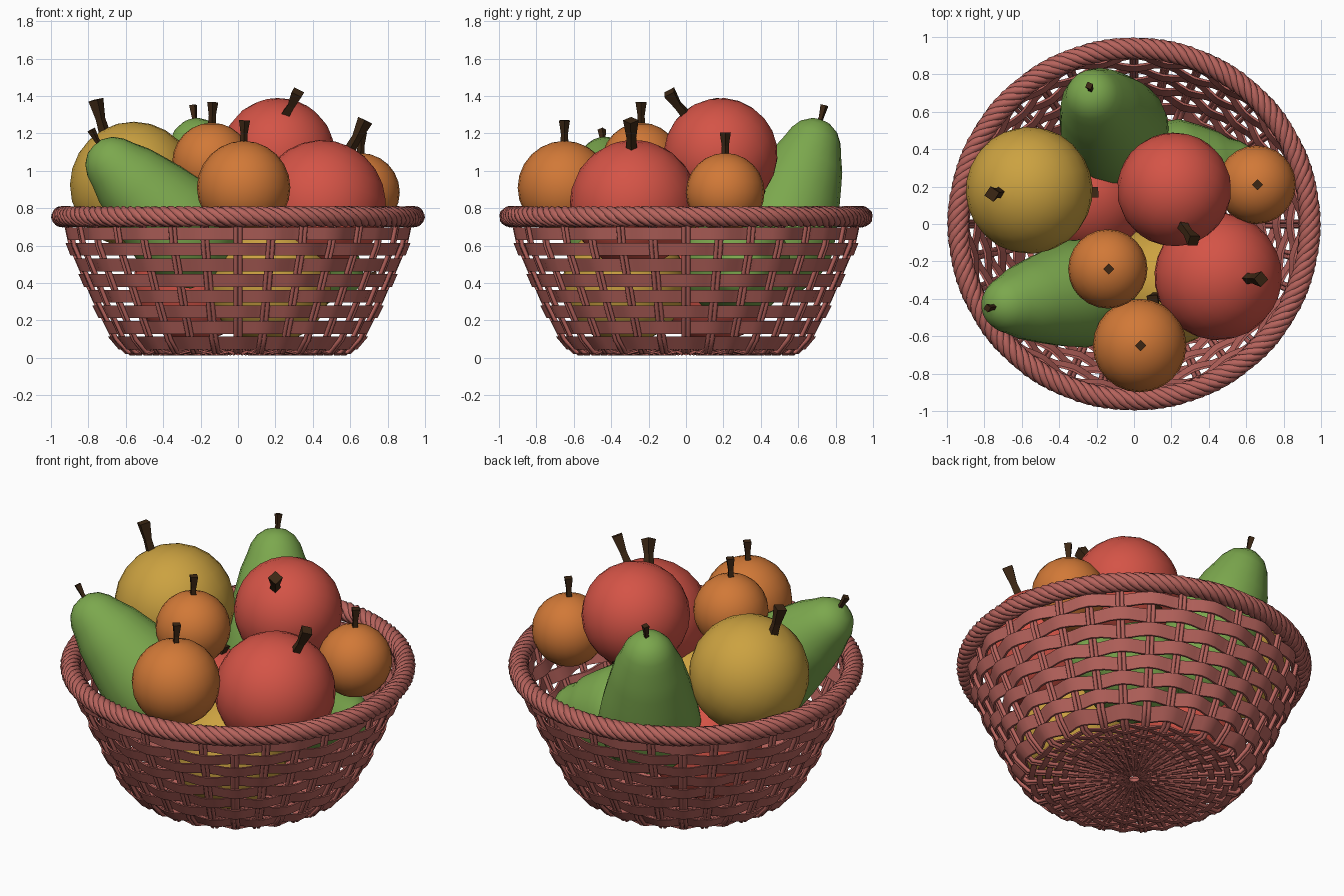
import bpy, bmesh, math
from mathutils import Vector

if "Cube" in bpy.data.objects:
    bpy.data.objects.remove(bpy.data.objects["Cube"])

TAU = math.tau


def mat(name, rgb):
    m = bpy.data.materials.new(name)
    m.diffuse_color = (*rgb, 1)
    m.use_nodes = True
    m.node_tree.nodes["Principled BSDF"].inputs["Base Color"].default_value = m.diffuse_color
    return m


WICKER = mat("wicker", (0.47, 0.125, 0.108))
RED = mat("apple_red", (0.66, 0.088, 0.062))
YELLOW = mat("apple_yellow", (0.60, 0.36, 0.052))
ORANGE = mat("orange_peel", (0.64, 0.19, 0.038))
GREEN = mat("pear_green", (0.20, 0.39, 0.075))
BROWN = mat("stem_brown", (0.045, 0.020, 0.007))


def mesh_object(name, verts, faces, material, angle=50):
    me = bpy.data.meshes.new(name)
    me.from_pydata(verts, [], faces)
    bm = bmesh.new()
    bm.from_mesh(me)
    bmesh.ops.recalc_face_normals(bm, faces=bm.faces)
    bm.to_mesh(me)
    bm.free()
    me.materials.append(material)
    ob = bpy.data.objects.new(name, me)
    bpy.context.collection.objects.link(ob)
    bpy.ops.object.select_all(action='DESELECT')
    ob.select_set(True)
    bpy.context.view_layer.objects.active = ob
    bpy.ops.object.shade_smooth_by_angle(angle=math.radians(angle))
    return ob


def tubes(name, paths, radius, material, closed=False, res=0, caps=True):
    """Bevelled curve; every path is a list of (x, y, z[, radius factor])."""
    cu = bpy.data.curves.new(name, 'CURVE')
    cu.dimensions = '3D'
    cu.bevel_depth = radius
    cu.bevel_resolution = res
    cu.use_fill_caps = caps
    for path in paths:
        sp = cu.splines.new('POLY')
        sp.points.add(len(path) - 1)
        for p, c in zip(sp.points, path):
            p.co = (c[0], c[1], c[2], 1)
            p.radius = c[3] if len(c) > 3 else 1
        sp.use_cyclic_u = closed
        sp.use_smooth = res > 0
    cu.materials.append(material)
    ob = bpy.data.objects.new(name, cu)
    bpy.context.collection.objects.link(ob)
    return ob


# ---- basket ----
STAKES = 32
WALL = [(0.03, 0.60), (0.10, 0.665), (0.30, 0.765), (0.60, 0.895), (0.76, 0.93)]


def wall_radius(z):
    for (z0, r0), (z1, r1) in zip(WALL, WALL[1:]):
        if z <= z1:
            return r0 + (r1 - r0) * (z - z0) / (z1 - z0)
    return WALL[-1][1]


def ribbon(name, section, wave_r, wave_z, sign, per=6):
    """Closed woven strip: section of (r, z) corners, waving in and out of the stakes."""
    n = STAKES // 2 * per
    verts, faces, k = [], [], len(section)
    for i in range(n):
        a = TAU * i / n
        w = sign * math.cos(a * STAKES / 2)
        for r, z in section:
            rr = r + wave_r * w
            verts.append((rr * math.sin(a), -rr * math.cos(a), z + wave_z * w))
        for j in range(k):
            faces.append((i * k + j, i * k + (j + 1) % k,
                          (i + 1) % n * k + (j + 1) % k, (i + 1) % n * k + j))
    return mesh_object(name, verts, faces, WICKER, 40)


# wall weave
for i in range(8):
    z0, z1 = 0.045 + i * 0.0835, 0.045 + i * 0.0835 + 0.068
    r0, r1 = wall_radius(z0), wall_radius(z1)
    ribbon(f"wall_weave_{i}", [(r0 - .006, z0), (r0 + .006, z0), (r1 + .006, z1), (r1 - .006, z1)],
           0.018, 0, (-1) ** i)

# base weave
for i in range(11):
    r0 = 0.10 + i * 0.046
    ribbon(f"base_weave_{i}", [(r0, .026), (r0 + .032, .026), (r0 + .032, .036), (r0, .036)],
           0, 0.013, (-1) ** i, 4)

# paired stakes running along the base and up the wall
stakes = []
for i in range(STAKES):
    for side in (-1, 1):
        a = TAU * i / STAKES
        path = []
        for r, z in [(0.03, .031), (0.3, .031)] + [(r, z) for z, r in WALL]:
            off = side * min(0.012, r * 0.06)
            path.append((r * math.sin(a) + off * math.cos(a),
                         -r * math.cos(a) + off * math.sin(a), z))
        stakes.append(path)
tubes("stakes", stakes, 0.012, WICKER, res=1)

# rope rim
STRANDS, TWISTS, STEPS = 6, 20, 200
strands = []
for s in range(STRANDS):
    path = []
    for i in range(STEPS):
        a = TAU * i / STEPS
        b = -a * TWISTS + TAU * s / STRANDS
        r = 0.94 + 0.036 * math.cos(b)
        path.append((r * math.cos(a), r * math.sin(a), 0.755 + 0.034 * math.sin(b)))
    strands.append(path)
tubes("rope_rim", strands, 0.024, WICKER, closed=True, res=1, caps=False)


# ---- fruit ----
def lathe(name, profile, centre, axis, material, segs=20):
    """Spin (radius, height) points about an axis through the centre."""
    q = Vector(axis).to_track_quat('Z', 'Y')
    c = Vector(centre)
    verts, faces, n = [], [], len(profile)
    for r, h in profile:
        for j in range(segs):
            a = TAU * j / segs
            verts.append(c + q @ Vector((r * math.cos(a), r * math.sin(a), h)))
    for i in range(n - 1):
        for j in range(segs):
            k = (j + 1) % segs
            faces.append((i * segs + j, i * segs + k, (i + 1) * segs + k, (i + 1) * segs + j))
    faces += [tuple(range(segs)), tuple(range((n - 1) * segs, n * segs))]
    return mesh_object(name, verts, faces, material, 60)


def ball(r, squash=1.0, rings=12):
    return [(max(r * math.sin(math.pi * i / rings), .002), -r * squash * math.cos(math.pi * i / rings))
            for i in range(rings + 1)]


def stem(name, base, tip, width):
    b, t = Vector(base), Vector(tip)
    mid = b.lerp(t, 0.5) + Vector((0, 0, -0.008))
    tubes(name, [[(*b, 1), (*mid, .85), (*t, 1.35)]], width, BROWN)


# apples: name, colour, centre, radius, stem base, stem tip
apples = [
    ("yellow_apple", YELLOW, (-.56, .18, .925), .34, (-.71, .17, 1.19), (-.76, .16, 1.38)),
    ("top_red_apple", RED, (.215, .185, 1.085), .306, (.255, .0, 1.30), (.32, -.09, 1.42)),
    ("right_red_apple", RED, (.45, -.28, .825), .342, (.59, -.29, 1.10), (.68, -.295, 1.27)),
    ("lower_red_apple", RED, (-.24, .15, .40), .32, (-.24, .15, .68), (-.22, .17, .76)),
    ("lower_yellow_apple", YELLOW, (.17, -.33, .40), .33, (.13, -.37, .68), (.10, -.41, .79)),
]
for name, m, c, r, b, t in apples:
    axis = (Vector(b) - Vector(c)).normalized()
    lathe(name, ball(r, 0.99), c, axis, m, 24)
    stem(name + "_stem", b, t, 0.031)
    # dark blossom end opposite the stem
    lathe(name + "_calyx", ball(0.06, 0.25, 4), Vector(c) - axis * (r * 0.99), axis, BROWN, 10)

# oranges
for name, c, r in [("front_orange", (.03, -.65, .91), .25),
                   ("middle_orange", (-.14, -.24, 1.045), .212),
                   ("right_orange", (.655, .21, .885), .21)]:
    lathe(name, ball(r), c, (0, 0, 1), ORANGE, 24)
    top = Vector(c) + Vector((0, 0, r))
    stem(name + "_stem", top - Vector((0, 0, .02)), top + Vector((.005, 0, .11)), 0.022)


# pears: name, body centre, head centre, stem tip
def pear(name, body, head, tip):
    axis = Vector(head) - Vector(body)
    d = axis.length
    R, r = 0.29, 0.15
    prof = [(.002, -.27), (.10, -.265), (.19, -.22), (.255, -.13), (.285, -.04), (R, .03)]
    for t in (.3, .5, .7, .85):
        prof.append((R + (r + .015 - R) * (t - .06) ** 1.25, d * t))
    prof += [(r + .012, d), (.14, d + .06), (.105, d + .11), (.055, d + .142), (.002, d + .15)]
    lathe(name, prof, body, axis, GREEN, 20)
    stem(name + "_stem", Vector(head) + (Vector(tip) - Vector(head)) * .5, tip, 0.017)


pear("back_pear", (-.10, .50, .62), (-.215, .675, 1.13), (-.24, .74, 1.35))
pear("left_pear", (-.28, -.37, .66), (-.665, -.43, 1.03), (-.785, -.45, 1.22))
pear("lower_pear", (.24, .27, .50), (.52, .30, .46), (.74, .31, .44))
